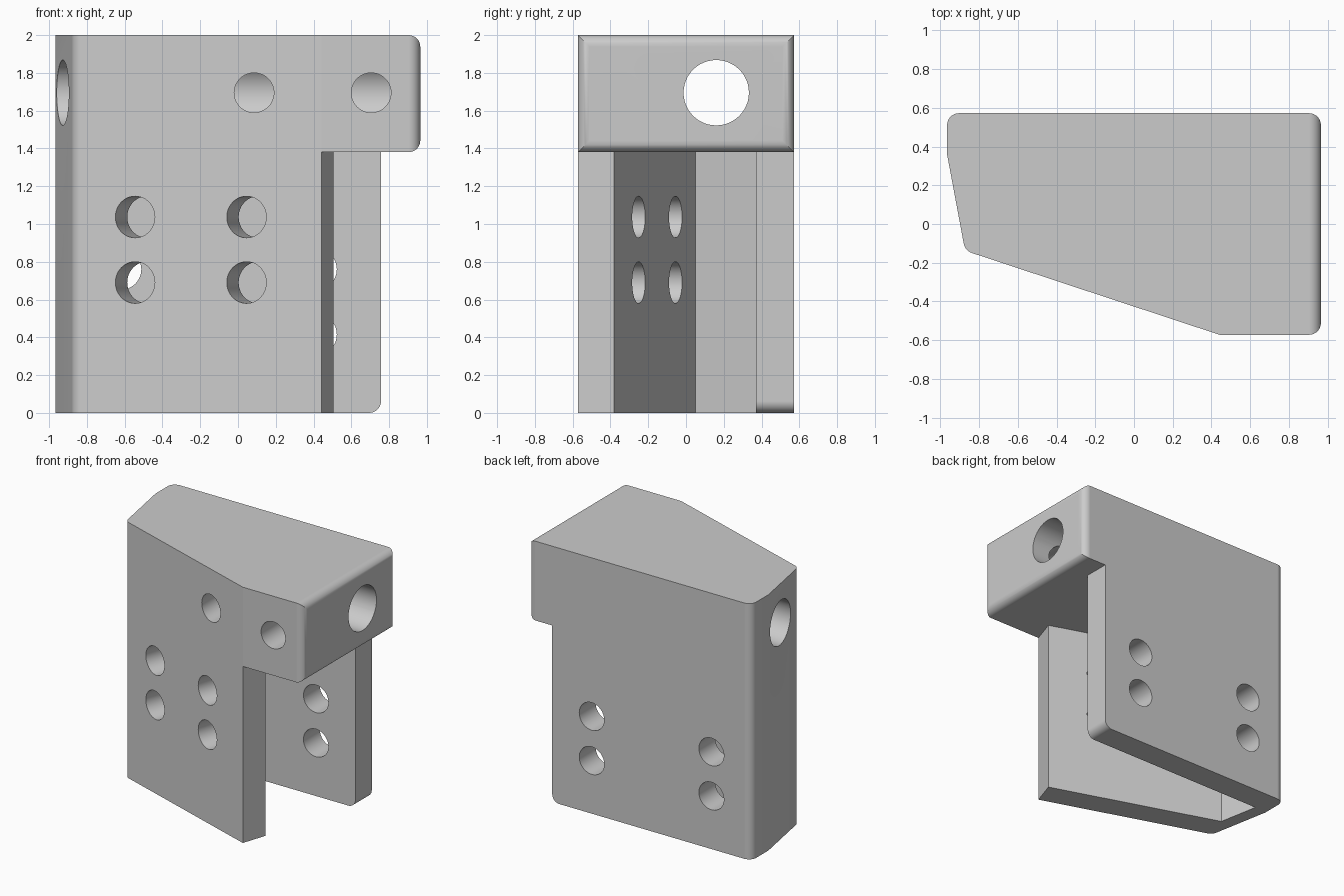
import bpy, math
from mathutils import Vector, Matrix

cube = bpy.data.objects.get("Cube")
if cube:
    bpy.data.objects.remove(cube, do_unlink=True)

FILLET = 0.062
STEPS = 8


def rounded(points):
    """Turn (u, v, radius) corners into an outline with tangent arcs."""
    out = []
    for i, (u, v, r) in enumerate(points):
        p = Vector((u, v))
        if r == 0:
            out.append(p)
            continue
        a = (Vector(points[i - 1][:2]) - p).normalized()
        b = (Vector(points[(i + 1) % len(points)][:2]) - p).normalized()
        half = a.angle(b) / 2
        centre = p + (a + b).normalized() * (r / math.sin(half))
        start = p + a * (r / math.tan(half)) - centre
        end = p + b * (r / math.tan(half)) - centre
        sweep = start.angle(end)
        for k in range(STEPS + 1):
            t = k / STEPS
            w = (start * math.sin((1 - t) * sweep) + end * math.sin(t * sweep)) / math.sin(sweep)
            out.append(centre + w)
    return out


def prism(name, outline, low, high, matrix=Matrix()):
    """Extrude an outline along local z, then place it."""
    n = len(outline)
    verts = [(p[0], p[1], h) for h in (low, high) for p in outline]
    faces = [list(range(n))[::-1], list(range(n, 2 * n))]
    faces += [(i, (i + 1) % n, n + (i + 1) % n, n + i) for i in range(n)]
    mesh = bpy.data.meshes.new(name)
    mesh.from_pydata([matrix @ Vector(v) for v in verts], [], faces)
    if matrix.to_3x3().determinant() < 0:
        mesh.flip_normals()
    obj = bpy.data.objects.new(name, mesh)
    bpy.context.collection.objects.link(obj)
    return obj


def frame(u, v, w, origin=(0, 0, 0)):
    m = Matrix((u, v, w)).transposed().to_4x4()
    m.translation = origin
    return m


def drill(name, start, direction, radius, depth):
    """Round cutter running from start along a horizontal direction."""
    w = Vector(direction).normalized()
    z = Vector((0, 0, 1))
    circle = [(radius * math.cos(math.tau * i / 48), radius * math.sin(math.tau * i / 48))
              for i in range(48)]
    return prism(name, circle, 0, depth, frame(z.cross(w), -z, w, start))


def combine(body, tool, operation):
    tool.hide_render = True
    mod = body.modifiers.new(operation, 'BOOLEAN')
    mod.operation = operation
    mod.solver = 'EXACT'
    mod.object = tool
    bpy.ops.object.select_all(action='DESELECT')
    bpy.context.view_layer.objects.active = body
    body.select_set(True)
    bpy.ops.object.modifier_apply(modifier=mod.name)
    bpy.data.objects.remove(tool, do_unlink=True)


# Plan outline of the whole bracket
body = prism("bracket_body", rounded([
    (-0.965, 0.572, FILLET), (-0.965, 0.36, 0), (-0.872, -0.138, FILLET),
    (0.442, -0.572, 0), (0.965, -0.572, FILLET), (0.965, 0.572, FILLET)]), 0, 2)
body.data.flip_normals()

# Side profile: overhanging head above a shorter back wall
profile = rounded([
    (-1.2, 0, 0), (0.757, 0, FILLET), (0.757, 1.38, 0),
    (0.965, 1.38, FILLET), (0.965, 2, FILLET), (-1.2, 2, 0)])
combine(body, prism("profile_cutter", profile, -1, 1,
                    frame((1, 0, 0), (0, 0, 1), (0, -1, 0))), 'INTERSECT')

# Open slot between the front, side and back walls
slot = [(-0.86, 0.37), (-0.80, 0.05), (0.505, -0.382), (0.41, -0.67), (1.2, -0.67), (1.2, 0.37)]
combine(body, prism("slot_cutter", slot, -0.2, 1.38), 'DIFFERENCE')

# Rounded bottom corner at the free end of the slanted front wall
along = Vector((0.95, -0.314, 0)).normalized()
inward = Vector((-along.y, along.x, 0))
corner = [(FILLET * (math.sin(a) - 1), FILLET * (1 - math.cos(a)))
          for a in (math.pi / 2 * i / STEPS for i in range(STEPS + 1))]
corner += [(0.03, FILLET), (0.03, -0.03), (-FILLET, -0.03)]
combine(body, prism("corner_cutter", corner, -0.3, 0.1,
                    frame(along, (0, 0, 1), -inward, (0.442, -0.572, 0))), 'DIFFERENCE')

# Large bore through the head, with two cross holes from the front
combine(body, drill("bore_cutter", (-1.2, 0.16, 1.695), (1, 0, 0), 0.173, 2.4), 'DIFFERENCE')
for x in (0.085, 0.705):
    combine(body, drill("cross_cutter", (x, -0.8, 1.695), (0, 1, 0), 0.105, 0.96), 'DIFFERENCE')

# Bolt holes square to the slanted wall, and through the back wall
for x, y in ((-0.545, -0.246), (0.045, -0.441)):
    for z in (0.69, 1.037):
        start = Vector((x, y, z)) - inward * 0.1
        combine(body, drill("front_hole_cutter", start, inward, 0.11, 0.36), 'DIFFERENCE')
for x in (-0.62, 0.415):
    for z in (0.415, 0.76):
        combine(body, drill("back_hole_cutter", (x, 0.7, z), (0, -1, 0), 0.108, 0.4), 'DIFFERENCE')

# Single grey finish
grey = bpy.data.materials.new("plain_grey")
grey.use_nodes = True
colour = (0.6, 0.6, 0.6, 1)
grey.diffuse_color = colour
grey.node_tree.nodes["Principled BSDF"].inputs["Base Color"].default_value = colour
body.data.materials.clear()
body.data.materials.append(grey)

# Smooth fillets and bores, crisp edges
bpy.ops.object.select_all(action='DESELECT')
body.select_set(True)
bpy.context.view_layer.objects.active = body
bpy.ops.object.shade_smooth_by_angle(angle=math.radians(30))
weighted = body.modifiers.new("weighted_normals", 'WEIGHTED_NORMAL')
weighted.keep_sharp = True
